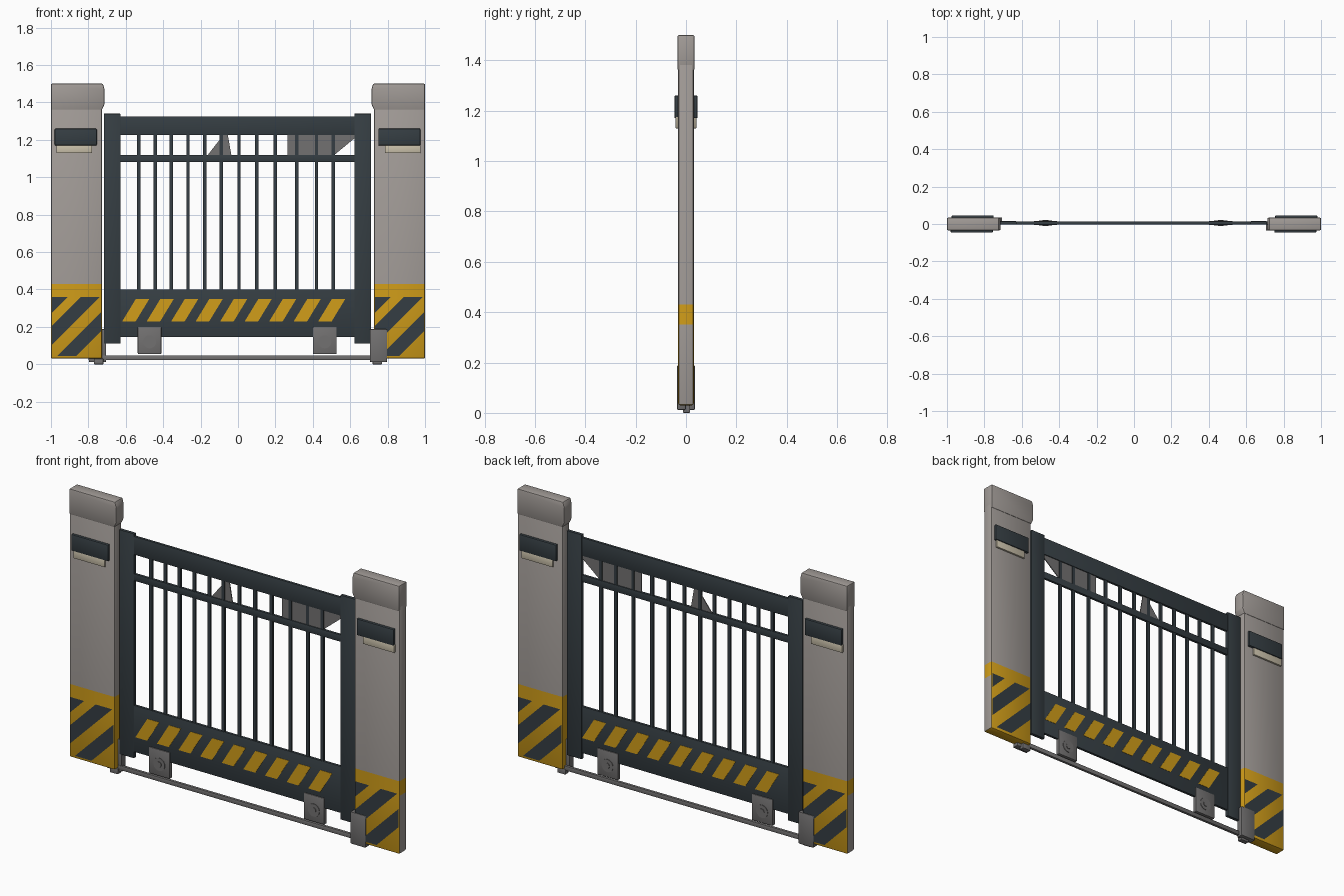
import bpy
import bmesh
import math
from mathutils import Matrix, Vector

cube = bpy.data.objects.get("Cube")
if cube:
    bpy.data.objects.remove(cube, do_unlink=True)


def material(name, rgb):
    m = bpy.data.materials.new(name)
    m.use_nodes = True
    m.diffuse_color = (*rgb, 1)
    m.node_tree.nodes["Principled BSDF"].inputs["Base Color"].default_value = (*rgb, 1)
    return m


stone = material("warm_grey_stone", (0.36, 0.33, 0.31))
yellow = material("hazard_yellow", (0.64, 0.34, 0.01))
dark = material("dark_slate", (0.036, 0.048, 0.056))
cream = material("cream_lens", (0.60, 0.54, 0.41))
steel = material("steel_grey", (0.17, 0.165, 0.165))

TURN = Matrix.Rotation(math.pi, 4, "Z")
made = []


def finish(name, bm, mats, turned=False):
    """Turn a bmesh into an object; turned puts it on the back, spun half a turn."""
    if turned:
        bm.transform(TURN)
    mesh = bpy.data.meshes.new(name)
    bm.to_mesh(mesh)
    bm.free()
    for m in mats:
        mesh.materials.append(m)
    obj = bpy.data.objects.new(name, mesh)
    bpy.context.collection.objects.link(obj)
    made.append(obj)
    return obj


def prism_mesh(points, y0, y1, bevel=0):
    """Extrude an x-z outline from y0 to y1."""
    bm = bmesh.new()
    face = bm.faces.new([bm.verts.new((x, y0, z)) for x, z in points])
    out = bmesh.ops.extrude_face_region(bm, geom=[face])
    verts = [g for g in out["geom"] if isinstance(g, bmesh.types.BMVert)]
    bmesh.ops.translate(bm, vec=(0, y1 - y0, 0), verts=verts)
    bmesh.ops.recalc_face_normals(bm, faces=bm.faces)
    if bevel:
        bmesh.ops.bevel(bm, geom=bm.edges[:], offset=bevel, segments=2,
                        profile=0.5, affect="EDGES")
    return bm


def rect(x0, x1, z0, z1):
    return [(x0, z0), (x1, z0), (x1, z1), (x0, z1)]


def prism(name, points, y0, y1, mat, bevel=0, turned=False):
    return finish(name, prism_mesh(points, y0, y1, bevel), [mat], turned)


def disc(name, x, z, radius, depth, y, mat):
    bm = bmesh.new()
    spin = Matrix.Translation((x, y, z)) @ Matrix.Rotation(math.pi / 2, 4, "X")
    bmesh.ops.create_cone(bm, cap_ends=True, segments=20, radius1=radius,
                          radius2=radius, depth=depth, matrix=spin)
    finish(name, bm, [mat])


def cut(bm, co, no):
    geom = bm.verts[:] + bm.edges[:] + bm.faces[:]
    bmesh.ops.bisect_plane(bm, geom=geom, plane_co=co, plane_no=no)


def post_stripes(name, x0, turned):
    """Diagonal dark bands clipped to the lower part of a post face."""
    bands = [(0.27, 0.40), (0.10, 0.20), (-0.09, 0.01)]
    bm = bmesh.new()
    bm.faces.new([bm.verts.new((x, -0.0325, z))
                  for x, z in rect(x0 + 0.005, x0 + 0.268, 0.045, 0.36)])
    for c in sum(bands, ()):
        cut(bm, (x0, 0, c), (-1, 0, 1))
    gaps = []
    for f in bm.faces:
        mid = f.calc_center_median()
        c = mid.z - (mid.x - x0)
        if not any(a < c < b for a, b in bands):
            gaps.append(f)
    bmesh.ops.delete(bm, geom=gaps, context="FACES")
    finish(name, bm, [dark], turned)


# Posts: stone shaft with painted foot, and a cap overhanging the inner side
for side, s in (("right", -1), ("left", 1)):
    bm = prism_mesh(rect(*sorted((s, s * 0.727)), 0.03, 1.39), -0.031, 0.031, 0.008)
    for z in (0.35, 0.43):
        cut(bm, (0, 0, z), (0, 0, 1))
    for f in bm.faces:
        z = f.calc_center_median().z
        outer = f.normal.x * s > 0.8
        f.material_index = int(z < 0.43 and not (outer and z < 0.35))
    finish(side + "_post", bm, [stone, yellow])

    cap = [(s, 1.36), (s * 0.727, 1.36), (s * 0.714, 1.39),
           (s * 0.714, 1.47), (s * 0.722, 1.50), (s, 1.50)]
    prism(side + "_post_cap", cap, -0.034, 0.034, stone, 0.006)

# Lamps, lenses, stripes and guide brackets on both faces
for face, turned in (("front", False), ("back", True)):
    for side, x0, lens in (("a", -1.0, (0.03, 0.22)), ("b", 0.73, (0.055, 0.245))):
        prism(f"{face}_lamp_{side}", rect(x0 + 0.02, x0 + 0.245, 1.17, 1.26),
              -0.046, -0.028, dark, 0.005, turned)
        prism(f"{face}_lens_{side}", rect(x0 + lens[0], x0 + lens[1], 1.13, 1.175),
              -0.041, -0.028, cream, 0.002, turned)
    post_stripes(face + "_post_stripes_a", -1.0, turned)
    post_stripes(face + "_post_stripes_b", 0.727, turned)
    prism(face + "_guide_bracket", rect(0.705, 0.797, 0.012, 0.188),
          -0.036, 0.0, steel, 0.005, turned)
    # Slanted yellow panels along the lower beam
    for i in range(9):
        x = -0.62 + i * 0.131
        y = 0.011 if turned else 0.0
        prism(f"{face}_beam_stripe_{i + 1}",
              [(x, 0.228), (x + 0.072, 0.228), (x + 0.145, 0.348), (x + 0.073, 0.348)],
              -0.0035 - y, -y, yellow, 0, turned)

# Gate frame
Y0, Y1 = -0.002, 0.013
prism("right_stile", rect(-0.717, -0.628, 0.11, 1.34), Y0 - 0.002, Y1 + 0.002, dark, 0.003)
prism("left_stile", rect(0.622, 0.712, 0.11, 1.34), Y0 - 0.002, Y1 + 0.002, dark, 0.003)
for name, z0, z1 in (("top_rail", 1.225, 1.325), ("middle_rail", 1.082, 1.12),
                     ("lower_beam", 0.145, 0.40)):
    prism(name, rect(-0.64, 0.635, z0, z1), Y0, Y1, dark, 0.002)

# Upright bars
for i, x in enumerate((-0.53, -0.443, -0.357, -0.267, -0.177, -0.09,
                       0.005, 0.1, 0.2, 0.315, 0.42, 0.51)):
    prism(f"upright_bar_{i + 1}", rect(x - 0.009, x + 0.009, 0.39, 1.235),
          Y0 + 0.002, Y1 - 0.002, dark)

# Grey webs between the upper rails
prism("small_web", [(-0.165, 1.115), (-0.035, 1.115), (-0.055, 1.23), (-0.075, 1.23)],
      0.003, 0.008, steel)
prism("large_web", [(0.265, 1.115), (0.51, 1.115), (0.625, 1.21), (0.625, 1.23), (0.265, 1.23)],
      0.003, 0.008, steel)

# Roller housings and ground rail
for side, x in (("right", -0.473), ("left", 0.464)):
    prism(side + "_roller_housing", rect(x - 0.063, x + 0.063, 0.055, 0.20),
          -0.006, 0.017, steel, 0.004)
    disc(side + "_roller", x, 0.12, 0.035, 0.028, 0.0055, steel)
    disc(side + "_roller_hub", x, 0.12, 0.015, 0.034, 0.0055, steel)
prism("ground_rail", rect(-0.80, 0.77, 0.022, 0.047), -0.002, 0.014, steel, 0.003)
for side, x in (("right", -0.745), ("left", 0.745)):
    prism(side + "_rail_foot", rect(x - 0.025, x + 0.025, 0.0, 0.03),
          -0.012, 0.016, steel, 0.003)

# Soft bevels, crisp corners
bpy.ops.object.select_all(action="DESELECT")
for obj in made:
    obj.select_set(True)
bpy.context.view_layer.objects.active = made[0]
bpy.ops.object.shade_smooth_by_angle(angle=math.radians(35))
